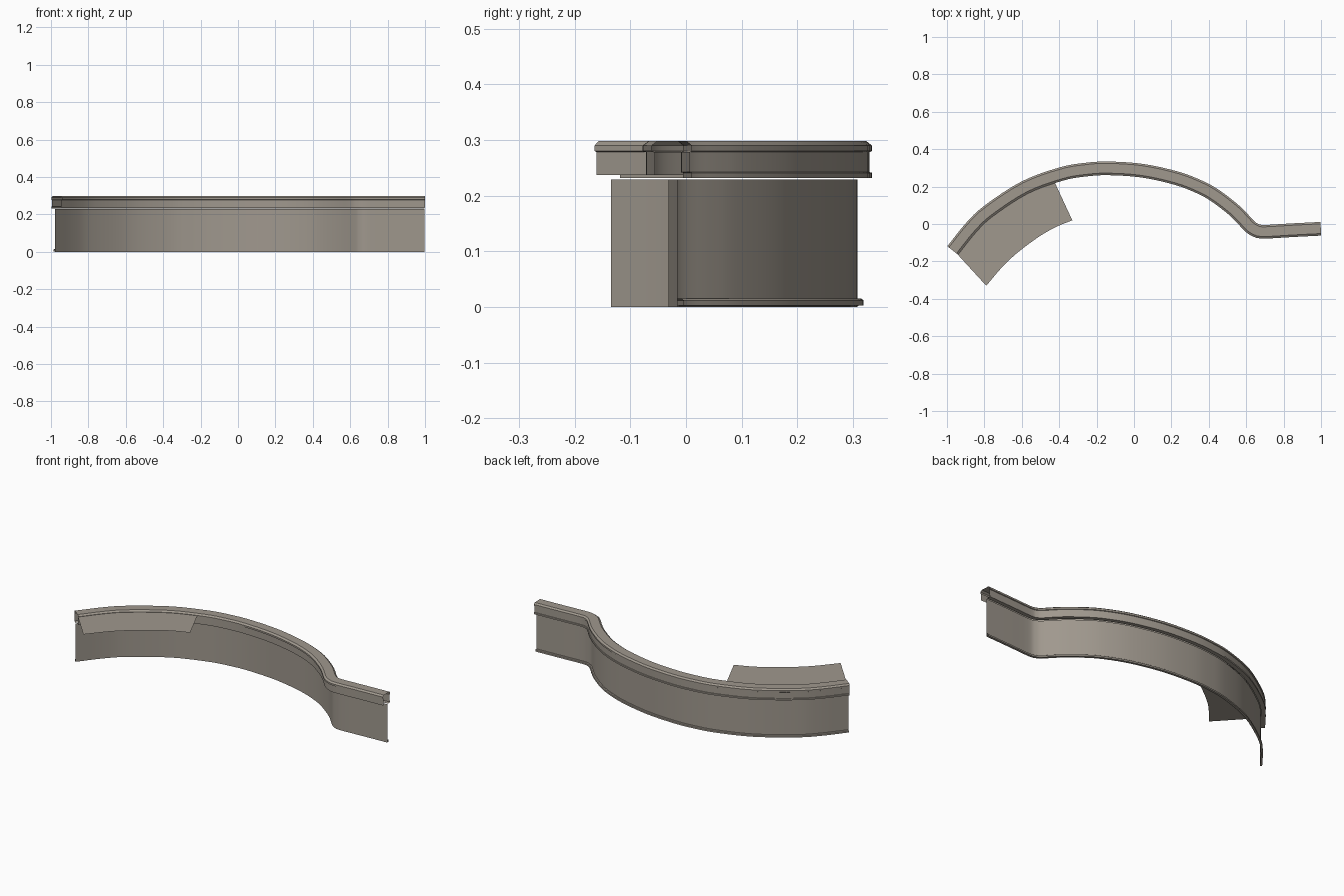
import bpy, bmesh
from mathutils import Vector

if "Cube" in bpy.data.objects:
    bpy.data.objects.remove(bpy.data.objects["Cube"])

mat = bpy.data.materials.new("warm_grey")
mat.diffuse_color = (0.35, 0.315, 0.27, 1)
mat.use_nodes = True
mat.node_tree.nodes["Principled BSDF"].inputs["Base Color"].default_value = mat.diffuse_color


def spline(pts, n):
    """Smooth Catmull-Rom curve through 2D points, n steps per span."""
    p = [Vector(q) for q in pts]
    p = [2 * p[0] - p[1]] + p + [2 * p[-1] - p[-2]]
    out = []
    for i in range(1, len(p) - 2):
        a, b, c, d = p[i - 1:i + 3]
        for k in range(n):
            t = k / n
            out.append(0.5 * (2 * b + (c - a) * t + (2 * a - 5 * b + 4 * c - d) * t * t
                              + (3 * b - a - 3 * c + d) * t ** 3))
    return out + [p[-2]]


def offset(path, d):
    """Path moved towards the front by d, with mitred corners."""
    out = []
    for i, p in enumerate(path):
        t0 = (p - path[i - 1]).normalized() if i else (path[1] - p).normalized()
        t1 = (path[i + 1] - p).normalized() if i < len(path) - 1 else t0
        n = Vector((t0.y + t1.y, -t0.x - t1.x)).normalized()
        out.append(p + n * d / max(0.6, n.dot(Vector((t1.y, -t1.x)))))
    return out


def skin(name, rows):
    """Mesh sheet through rows of 3D points."""
    bm = bmesh.new()
    v = [[bm.verts.new(c) for c in r] for r in rows]
    for a, b in zip(v, v[1:]):
        for i in range(len(a) - 1):
            bm.faces.new((a[i], b[i], b[i + 1], a[i + 1]))
    me = bpy.data.meshes.new(name)
    bm.to_mesh(me)
    bm.free()
    me.materials.append(mat)
    ob = bpy.data.objects.new(name, me)
    bpy.context.collection.objects.link(ob)
    bpy.context.view_layer.objects.active = ob
    bpy.ops.object.select_all(action='DESELECT')
    ob.select_set(True)
    bpy.ops.object.shade_smooth_by_angle(angle=0.5)
    return ob


def sweep(name, path, profile):
    """Sweep a (distance from back edge, height) profile along the path."""
    rows = []
    for d, z in profile:
        rows.append([(p.x, p.y, z) for p in offset(path, d)])
    return skin(name, rows)


# back edge of the parapet: long bow, then a short bend into a straight run
arc = [(-0.998, -0.119), (-0.9, 0.003), (-0.8, 0.098), (-0.6, 0.228), (-0.4, 0.302),
       (-0.27, 0.326), (-0.14, 0.334), (0.05, 0.321), (0.24, 0.279), (0.37, 0.229),
       (0.457, 0.18), (0.55, 0.109), (0.6, 0.061), (0.64, 0.018), (0.664, 0.001),
       (0.7, -0.005), (0.84, 0.003), (0.997, 0.011)]
path = spline(arc, 4)

# curved wall sheet
sweep("wall", path, [(0.026, 0), (0.026, 0.229)])

# small base moulding on the back of the wall
sweep("base_trim", path, [(0.026, 0.0), (0.026, 0.002), (0.015, 0.003), (0.015, 0.012),
                          (0.019, 0.015), (0.026, 0.015)])

# hollow parapet cap, open underneath
sweep("parapet_cap", path, [
    (0.024, 0.232), (0.0, 0.232), (0.0, 0.241), (0.004, 0.242), (0.004, 0.278),
    (0.0, 0.28), (0.0, 0.290), (0.01, 0.298), (0.062, 0.298), (0.073, 0.290),
    (0.073, 0.28), (0.067, 0.278), (0.067, 0.237)])

# flat roof piece in front of the left part of the cap
inner = [p for p in offset(path, 0.067) if p.x < -0.39]
outer = spline([(-0.79, -0.33), (-0.676, -0.2), (-0.54, -0.09), (-0.43, -0.022), (-0.33, 0.02)], 6)
n = len(inner) - 1
rows = [[], []]
for i, p in enumerate(inner):
    f = i / n * (len(outer) - 1)
    k = min(int(f), len(outer) - 2)
    q = outer[k].lerp(outer[k + 1], f - k)
    rows[0].append((p.x, p.y, 0.288))
    rows[1].append((q.x, q.y, 0.288))
skin("roof_sheet", rows)
